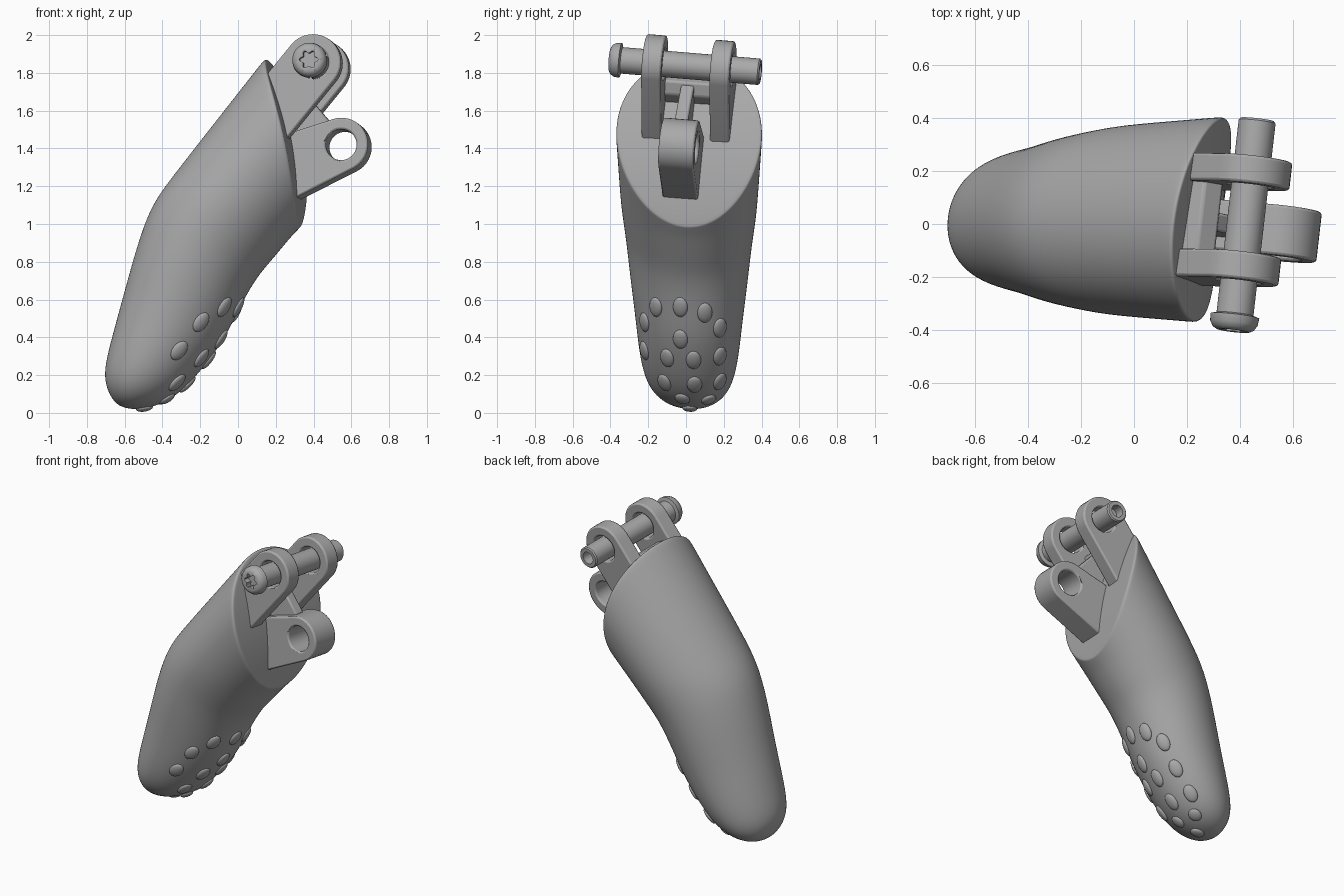
import bpy, bmesh
from math import sin, cos, pi
from mathutils import Vector, Matrix
from mathutils.bvhtree import BVHTree
from mathutils.geometry import convex_hull_2d

if "Cube" in bpy.data.objects:
    bpy.data.objects.remove(bpy.data.objects["Cube"])

GREY = bpy.data.materials.new("matte grey")
GREY.use_nodes = True
GREY.diffuse_color = (0.4, 0.4, 0.4, 1)
GREY.node_tree.nodes["Principled BSDF"].inputs["Base Color"].default_value = (0.4, 0.4, 0.4, 1)

# Hinge parts share one slightly skewed axis
AXIS = Vector((0.115, 1, -0.083)).normalized()
TURN = Vector((0, 1, 0)).rotation_difference(AXIS).to_matrix().to_4x4()
PIN = Vector((0.42, 0, 1.838))
EYE = Vector((0.56, 0, 1.41))


def finish(name, bm, smooth_all=False):
    bmesh.ops.recalc_face_normals(bm, faces=bm.faces[:])
    mesh = bpy.data.meshes.new(name)
    bm.to_mesh(mesh)
    bm.free()
    mesh.materials.append(GREY)
    obj = bpy.data.objects.new(name, mesh)
    bpy.context.collection.objects.link(obj)
    if smooth_all:
        for p in mesh.polygons:
            p.use_smooth = True
    else:
        bpy.ops.object.select_all(action="DESELECT")
        obj.select_set(True)
        bpy.context.view_layer.objects.active = obj
        bpy.ops.object.shade_smooth_by_angle(angle=0.6)
    return obj


def skin(bm, rings):
    for a, b in zip(rings, rings[1:]):
        n = len(a)
        for i in range(n):
            j = (i + 1) % n
            bm.faces.new((a[i], a[j], b[j], b[i]))


def circle(r, n=40):
    return [Vector((r * cos(2 * pi * i / n), r * sin(2 * pi * i / n))) for i in range(n)]


def plate(name, pivot, points, y0, y1, hole=0, bevel=0.01):
    """Flat outline around a pivot, extruded along the hinge axis, with an optional eye."""
    bm = bmesh.new()
    for loop in [points] + ([circle(hole)] if hole else []):
        vs = [bm.verts.new((p[0], y0, p[1])) for p in loop]
        for i, v in enumerate(vs):
            bm.edges.new((v, vs[(i + 1) % len(vs)]))
    bmesh.ops.triangle_fill(bm, edges=bm.edges[:], use_beauty=True)
    ext = bmesh.ops.extrude_face_region(bm, geom=bm.faces[:], use_keep_orig=True)
    top = [g for g in ext["geom"] if isinstance(g, bmesh.types.BMVert)]
    bmesh.ops.translate(bm, vec=(0, y1 - y0, 0), verts=top)
    bm.transform(Matrix.Translation(pivot) @ TURN)
    obj = finish(name, bm)
    mod = obj.modifiers.new("soft edges", "BEVEL")
    mod.width, mod.segments = bevel, 2
    mod.limit_method, mod.angle_limit = "ANGLE", 0.7
    mod.use_clamp_overlap = False
    return obj


def hull(points):
    return [points[i] for i in convex_hull_2d(points)]


def relative(points, pivot):
    return [Vector((x - pivot.x, z - pivot.z)) for x, z in points]


# Finger shell: back point, palm point and half width of each section
SECTIONS = [
    ((-0.64, 0.045), (-0.61, 0.03), 0.03),
    ((-0.675, 0.085), (-0.54, 0.015), 0.11),
    ((-0.705, 0.16), (-0.43, 0.035), 0.185),
    ((-0.705, 0.25), (-0.31, 0.10), 0.235),
    ((-0.67, 0.39), (-0.19, 0.23), 0.265),
    ((-0.61, 0.61), (-0.07, 0.39), 0.285),
    ((-0.55, 0.83), (0.02, 0.58), 0.312),
    ((-0.49, 1.02), (0.10, 0.72), 0.33),
    ((-0.43, 1.14), (0.18, 0.81), 0.345),
    ((-0.34, 1.26), (0.27, 0.92), 0.362),
    ((0.17, 1.91), (0.79, 1.47), 0.405),
]
SIDES = 32


def cut_x(p):
    """Curved, slightly skewed face that closes the knuckle end."""
    return 0.33 - 0.3 * (p.z - 1.1) ** 2 + 0.13 * p.y


def section(back, palm, half):
    b, p = Vector((back[0], 0, back[1])), Vector((palm[0], 0, palm[1]))
    mid, depth = (b + p) / 2 + Vector((0, 0.015, 0)), (p - b) / 2
    wide = Vector((0.08, 1, -0.06)) * half
    return [mid + depth * cos(2 * pi * i / SIDES) + wide * sin(2 * pi * i / SIDES)
            for i in range(SIDES)]


loft = [section(*s) for s in SECTIONS]
base, beyond = loft[-2], loft.pop()
middle, near_rim, rim = [], [], []
for a, b in zip(base, beyond):
    lo, hi = 0.0, 1.0
    for _ in range(30):
        t = (lo + hi) / 2
        q = a.lerp(b, t)
        lo, hi = (t, hi) if q.x < cut_x(q) else (lo, t)
    middle.append(a.lerp(b, lo * 0.5))
    near_rim.append(a.lerp(b, lo * 0.93))
    rim.append(a.lerp(b, lo))
loft += [middle, near_rim, rim]
centre = sum(rim, Vector()) / SIDES
for s in (0.94, 0.85, 0.6, 0.3, 0.08):
    ring = [centre.lerp(p, s) for p in rim]
    for p in ring:
        p.x = cut_x(p)
    loft.append(ring)

bm = bmesh.new()
rings = [[bm.verts.new(p) for p in ring] for ring in loft]
skin(bm, rings)
bm.faces.new(rings[0])
bm.faces.new(rings[-1])
shell = finish("finger_shell", bm, smooth_all=True)
shell.modifiers.new("smooth form", "SUBSURF").levels = 2
shell.modifiers[0].render_levels = 2

# Grip pads on the palm side, laid on the shell surface
bpy.context.view_layer.update()
tree = BVHTree.FromObject(shell, bpy.context.evaluated_depsgraph_get())
PADS = [
    (-0.16, 0.56), (-0.03, 0.56), (0.10, 0.53), (-0.22, 0.48), (0.18, 0.45),
    (-0.03, 0.39), (-0.22, 0.33), (-0.10, 0.29), (0.04, 0.28), (0.18, 0.30),
    (-0.21, 0.18), (-0.115, 0.16), (0.045, 0.15), (0.18, 0.165),
    (-0.15, 0.08), (-0.02, 0.075), (0.12, 0.07), (0.02, 0.025),
]
bm = bmesh.new()
for y, z in PADS:
    spot, normal, _, _ = tree.ray_cast(Vector((2, y, z)), Vector((-1, 0, 0)))
    if spot is None:
        continue
    up = Vector((0.6, 0, 0.8))
    up = (up - normal * up.dot(normal)).normalized()
    frame = Matrix((up.cross(normal), up, normal)).transposed().to_4x4()
    size = Matrix.Diagonal((0.04, 0.058 if z > 0.1 else 0.045, 0.018, 1))
    bmesh.ops.create_uvsphere(bm, u_segments=20, v_segments=12, radius=1,
                              matrix=Matrix.Translation(spot) @ frame @ size)
finish("grip_pads", bm, smooth_all=True)

# Pair of upper lugs carrying the pin
SLANT = Vector((-0.29, -0.355))
LUG = hull(circle(0.15) + [p + SLANT for p in circle(0.15)])
for name, y0, y1 in (("right_lug", -0.22, -0.115), ("left_lug", 0.145, 0.25)):
    plate(name, PIN, LUG, y0, y1, hole=0.085)

# Web and rib between the lugs
WEB = [(0.12, 1.72), (0.25, 1.79), (0.32, 1.75), (0.30, 1.68), (0.15, 1.58)]
RIB = [(0.15, 1.70), (0.31, 1.74), (0.42, 1.62), (0.49, 1.54), (0.40, 1.40), (0.15, 1.40)]
plate("lug_web", PIN, relative(WEB, PIN), -0.14, 0.17)
plate("lug_rib", PIN, relative(RIB, PIN), -0.03, 0.04)

# Lower lug with its open eye
FOOT = [(0.18, 1.44), (0.18, 1.06)]
plate("lower_lug", EYE, hull(circle(0.143) + relative(FOOT, EYE)), -0.13, 0.06, hole=0.082)

# Hinge pin: position along the axis, radius, depth of the star lobes
PROFILE = [
    (-0.365, 0, 0), (-0.365, 0.042, 0.2), (-0.405, 0.042, 0.2), (-0.407, 0.06, 0),
    (-0.398, 0.078, 0), (-0.378, 0.09, 0), (-0.35, 0.093, 0), (-0.343, 0.07, 0),
    (0.39, 0.07, 0), (0.398, 0.063, 0), (0.398, 0.04, 0), (0.33, 0.04, 0), (0.33, 0, 0),
]
bm = bmesh.new()
rings = []
for y, r, lobe in PROFILE:
    angles = [2 * pi * i / 48 for i in range(48)]
    rings.append([bm.verts.new((r * (1 + lobe * cos(6 * a)) * cos(a), y,
                                r * (1 + lobe * cos(6 * a)) * sin(a))) for a in angles])
skin(bm, rings)
bmesh.ops.remove_doubles(bm, verts=bm.verts[:], dist=0.0001)
bm.transform(Matrix.Translation(PIN) @ TURN)
finish("hinge_pin", bm)
